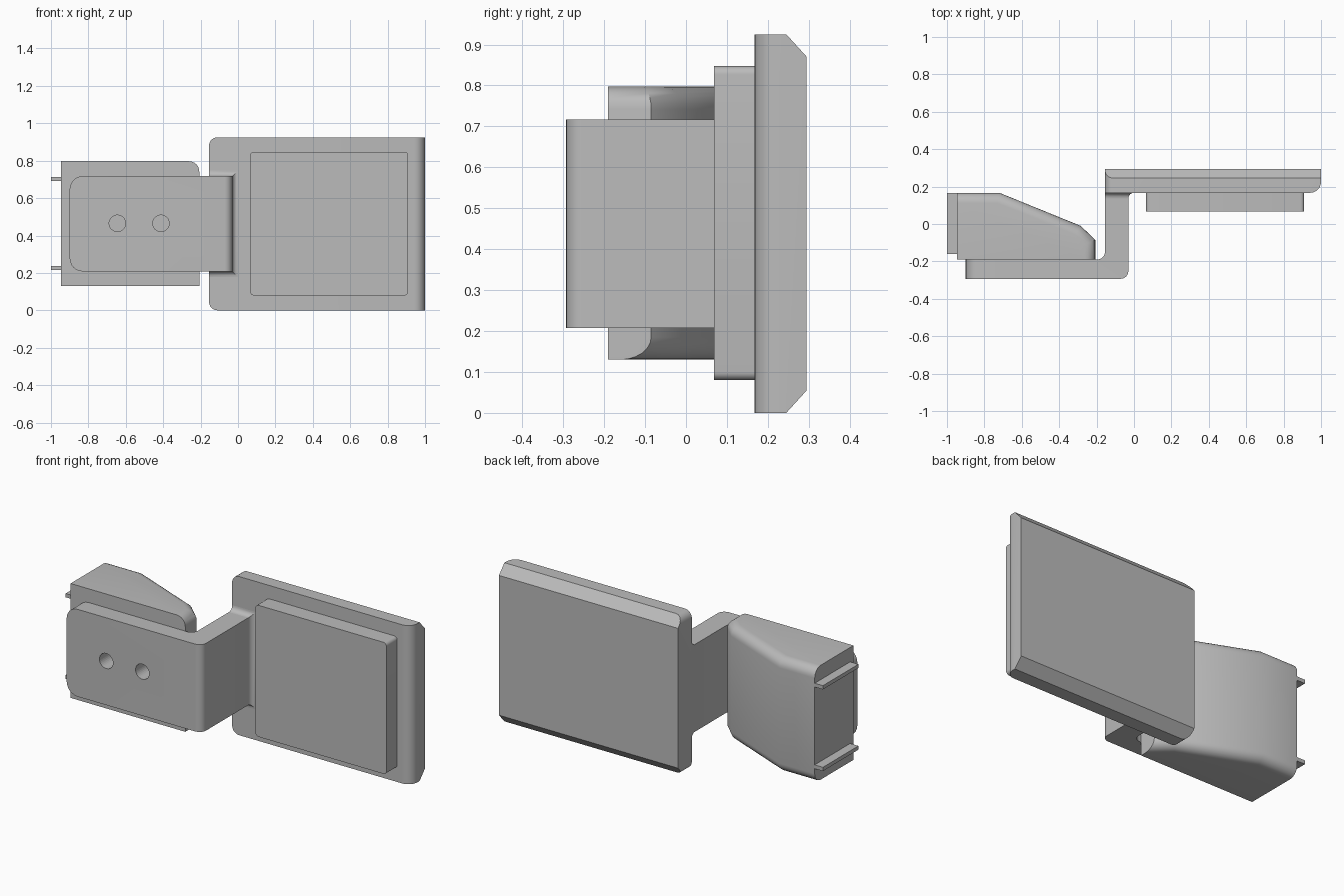
import bpy, bmesh, math
from mathutils import Vector

if "Cube" in bpy.data.objects:
    bpy.data.objects.remove(bpy.data.objects["Cube"])

grey = bpy.data.materials.new("plain_grey")
grey.use_nodes = True
grey.diffuse_color = (0.5, 0.5, 0.5, 1)
grey.node_tree.nodes["Principled BSDF"].inputs["Base Color"].default_value = (0.5, 0.5, 0.5, 1)


def finish(bm, name):
    bmesh.ops.recalc_face_normals(bm, faces=bm.faces[:])
    mesh = bpy.data.meshes.new(name)
    bm.to_mesh(mesh)
    bm.free()
    mesh.materials.append(grey)
    ob = bpy.data.objects.new(name, mesh)
    bpy.context.collection.objects.link(ob)
    bpy.ops.object.select_all(action='DESELECT')
    ob.select_set(True)
    bpy.context.view_layer.objects.active = ob
    bpy.ops.object.shade_smooth_by_angle(angle=math.radians(30))
    return ob


def prism(points, z0, z1):
    """Upright prism over a plan outline."""
    bm = bmesh.new()
    face = bm.faces.new([bm.verts.new((x, y, z0)) for x, y in points])
    ext = bmesh.ops.extrude_face_region(bm, geom=[face])["geom"]
    top = [v for v in ext if isinstance(v, bmesh.types.BMVert)]
    bmesh.ops.translate(bm, verts=top, vec=(0, 0, z1 - z0))
    return bm


def box(x0, x1, y0, y1, z0, z1):
    return prism([(x0, y0), (x1, y0), (x1, y1), (x0, y1)], z0, z1)


def round_edges(bm, rule, radius, segments=6):
    """Round the edges whose middle and direction satisfy the rule."""
    edges = []
    for e in bm.edges:
        a, b = e.verts
        if rule((a.co + b.co) / 2, (b.co - a.co).normalized()):
            edges.append(e)
    bmesh.ops.bevel(bm, geom=edges, offset=radius, offset_type='OFFSET',
                    segments=segments, profile=0.5, affect='EDGES')


def near(a, b):
    return abs(a - b) < 0.002


def along_y(d):
    return abs(d.y) > 0.99


def along_z(d):
    return abs(d.z) > 0.99


# Back plate: rounded inner corners, rounded outer front edge, chamfered back
H = 0.925
bm = box(-0.155, 1, 0.167, 0.295, 0, H)
round_edges(bm, lambda m, d: along_y(d) and near(m.x, -0.155), 0.045)
round_edges(bm, lambda m, d: along_z(d) and near(m.x, 1) and near(m.y, 0.167), 0.058)
for z, s in ((H, 1), (0, -1)):
    cut = bmesh.ops.bisect_plane(
        bm, geom=bm.verts[:] + bm.edges[:] + bm.faces[:], dist=1e-5,
        plane_co=Vector((0, 0.245, z)), plane_no=Vector((0, 0.055, s * 0.05)).normalized(),
        clear_outer=True)
    rim = [g for g in cut["geom_cut"] if isinstance(g, bmesh.types.BMEdge)]
    bmesh.ops.holes_fill(bm, edges=rim)
finish(bm, "back_plate")

# Raised pad on the front of the plate
bm = box(0.065, 0.91, 0.068, 0.17, 0.08, 0.847)
round_edges(bm, lambda m, d: along_y(d), 0.02)
finish(bm, "front_pad")

# Z-shaped bracket
LOW, HIGH = 0.208, 0.717
bm = prism([(-0.9, -0.293), (-0.03, -0.293), (-0.03, 0.17), (-0.155, 0.17),
            (-0.155, -0.19), (-0.9, -0.19)], LOW, HIGH)
round_edges(bm, lambda m, d: along_z(d) and m.y < -0.1 and m.x > -0.2, 0.042)
round_edges(bm, lambda m, d: along_y(d) and near(m.x, -0.9), 0.07)
bracket = finish(bm, "bracket")

# Screw holes through the bracket
for i, x in enumerate((-0.645, -0.412)):
    bpy.ops.mesh.primitive_cylinder_add(vertices=32, radius=0.044, depth=0.3,
                                        location=(x, -0.24, 0.465),
                                        rotation=(math.pi / 2, 0, 0))
    cutter = bpy.context.object
    cutter.name = "hole_cutter"
    cutter.hide_render = True
    mod = bracket.modifiers.new("hole", 'BOOLEAN')
    mod.operation = 'DIFFERENCE'
    mod.object = cutter
    mod.solver = 'EXACT'
    bpy.context.view_layer.objects.active = bracket
    bpy.ops.object.modifier_apply(modifier=mod.name)
    bpy.data.objects.remove(cutter)

# Concave flare where the bracket meets the plate
R = 0.03
bm = bmesh.new()
rings = []
for i in range(7):
    t = i / 6 * math.pi / 2
    o, y = R * (1 - math.cos(t)), 0.167 - R * (1 - math.sin(t))
    rings.append([bm.verts.new((x, y, z)) for x, z in (
        (-0.154, LOW - o), (-0.03 + o, LOW - o), (-0.03 + o, HIGH + o), (-0.154, HIGH + o))])
for a, b in zip(rings, rings[1:]):
    for k in range(4):
        n = (k + 1) % 4
        bm.faces.new((a[k], a[n], b[n], b[k]))
bm.faces.new(rings[0])
bm.faces.new(rings[-1])
finish(bm, "bracket_flare")

# Tapered block behind the bracket
BOT, TOP = 0.13, 0.797
bm = prism([(-0.947, -0.19), (-0.207, -0.19), (-0.207, -0.085), (-0.285, -0.01),
            (-0.72, 0.167), (-0.947, 0.167)], BOT, TOP)
round_edges(bm, lambda m, d: not along_z(d) and m.y > -0.18 and m.x > -0.94
            and (near(m.z, TOP) or m.x < -0.21), 0.055)
finish(bm, "tapered_block")

# Thin rails on the end of the block
for name, z in (("upper_rail", 0.702), ("lower_rail", 0.226)):
    finish(box(-1, -0.94, -0.16, 0.167, z - 0.011, z + 0.011), name)
